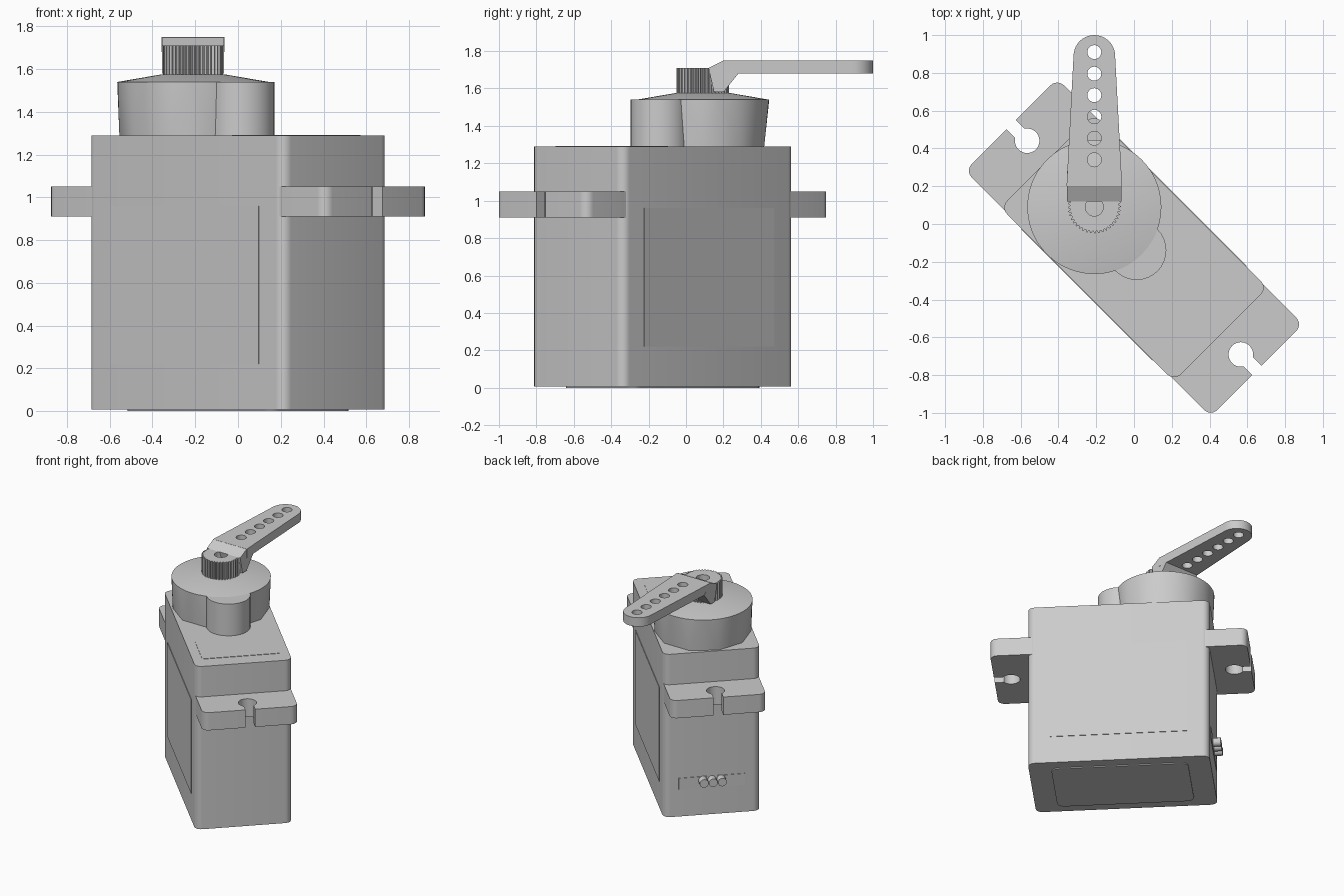
import bpy, bmesh
from math import pi, sin, cos, asin, radians
from mathutils import Matrix

cube = bpy.data.objects.get("Cube")
if cube:
    bpy.data.objects.remove(cube, do_unlink=True)

grey = bpy.data.materials.new("plain grey")
grey.use_nodes = True
colour = (0.6, 0.6, 0.6, 1)
grey.diffuse_color = colour
grey.node_tree.nodes["Principled BSDF"].inputs["Base Color"].default_value = colour

# The case lies diagonally, the output arm points straight back
CASE = Matrix.Translation((0, -0.125, 0)) @ Matrix.Rotation(-pi / 4, 4, "Z")
SHAFT = Matrix.Translation((-0.21, 0.09, 0))
SIDEWAYS = Matrix(((0, 0, 1, 0), (1, 0, 0, 0), (0, 1, 0, 0), (0, 0, 0, 1)))


def finish(bm, name, matrix, angle=30):
    bmesh.ops.recalc_face_normals(bm, faces=bm.faces)
    mesh = bpy.data.meshes.new(name)
    bm.transform(matrix)
    bm.to_mesh(mesh)
    bm.free()
    mesh.materials.append(grey)
    obj = bpy.data.objects.new(name, mesh)
    bpy.context.collection.objects.link(obj)
    bpy.ops.object.select_all(action="DESELECT")
    obj.select_set(True)
    bpy.context.view_layer.objects.active = obj
    bpy.ops.object.shade_smooth_by_angle(angle=radians(angle))
    return obj


def arc(cx, cy, r, start, end, n):
    steps = [start + (end - start) * i / n for i in range(n + 1)]
    return [(cx + r * cos(a), cy + r * sin(a)) for a in steps]


def circle(cx, cy, r, n=32):
    return arc(cx, cy, r, 0, 2 * pi, n)[:-1]


def rounded_rect(hx, hy, r=0.05):
    pts = []
    for i, (sx, sy) in enumerate([(1, 1), (-1, 1), (-1, -1), (1, -1)]):
        pts += arc(sx * (hx - r), sy * (hy - r), r, i * pi / 2, (i + 1) * pi / 2, 6)
    return pts


def rect(x0, x1, y0, y1):
    return [(x0, y0), (x1, y0), (x1, y1), (x0, y1)]


def prism(name, outline, z0, z1, matrix, holes=()):
    """Extrude an outline, with optional holes, between two heights."""
    bm = bmesh.new()
    levels = []
    for z in (z0, z1):
        loops, edges = [], []
        for pts in [outline, *holes]:
            vs = [bm.verts.new((x, y, z)) for x, y in pts]
            edges += [bm.edges.new((vs[i - 1], vs[i])) for i in range(len(vs))]
            loops.append(vs)
        bmesh.ops.triangle_fill(bm, edges=edges, use_beauty=True)
        levels.append(loops)
    for low, high in zip(*levels):
        for i in range(len(low)):
            bm.faces.new((low[i - 1], low[i], high[i], high[i - 1]))
    return finish(bm, name, matrix)


# Case with its thin base and raised panels
prism("case", rounded_rect(0.65, 0.35), 0.008, 1.29, CASE)
prism("base_plate", rounded_rect(0.49, 0.27), 0, 0.008, CASE)
prism("top_panel", rect(0.24, 0.53, -0.28, 0.28), 1.29, 1.293, CASE)
for side, label in ((1, "back"), (-1, "front")):
    y = side * 0.35
    prism(label + "_label", rect(-0.49, 0.49, y - 0.004, y + 0.004), 0.22, 0.96, CASE)

# Mounting ears with keyhole slots
hole_x, hole_r, slot = 0.80, 0.065, 0.035
mouth = asin(slot / hole_r)
ear = [(0.6, -0.345)]
ear += arc(0.87, -0.295, 0.05, -pi / 2, 0, 6)
ear += [(0.92, -slot)]
ear += arc(hole_x, 0, hole_r, -mouth, mouth - 2 * pi, 28)
ear += [(0.92, slot)]
ear += arc(0.87, 0.295, 0.05, 0, pi / 2, 6)
ear += [(0.6, 0.345)]
for side, label in ((1, "right"), (-1, "left")):
    prism(label + "_mounting_ear", [(side * x, y) for x, y in ear], 0.91, 1.05, CASE)

# Three cable stubs at the end of the case
ALONG = CASE @ SIDEWAYS
for i in (-1, 0, 1):
    prism("wire", circle(i * 0.066, 0.28, 0.032, 16), -0.71, -0.63, ALONG)
prism("cable_outlet", rect(-0.24, 0.24, 0.22, 0.31), -0.654, -0.64, ALONG)

# Gear housing: round rim above a coarse foot, with a shallow cone on top
bm = bmesh.new()
for r, z, n in ((0.345, 1.29, 10), (0.355, 1.54, 48), (0.15, 1.575, 48)):
    for x, y in circle(0, 0, r, n):
        bm.verts.new((x, y, z))
bmesh.ops.convex_hull(bm, input=bm.verts)
finish(bm, "gear_housing", SHAFT, 12)
prism("small_gear_housing", circle(0.02, 0, 0.157), 1.29, 1.54, CASE)

# Toothed output hub with a screw hole
teeth = 40
hub = []
for i in range(teeth * 4):
    r = 0.14 if i % 4 < 2 else 0.128
    a = 2 * pi * i / (teeth * 4)
    hub.append((r * cos(a), r * sin(a)))
prism("output_hub", hub, 1.55, 1.71, SHAFT, [circle(0, 0, 0.048, 24)])

# Output arm with a row of holes, joined to the hub by a sloped neck
arm = [(-0.147, 0.11), (0.147, 0.11)] + arc(0, 0.80, 0.11, 0, pi, 20)
holes = [circle(0, 0.25 + i * 0.114, 0.037, 24) for i in range(6)]
prism("arm", arm, 1.68, 1.75, SHAFT, holes)
neck = [(0.03, 1.71), (0.11, 1.749), (0.19, 1.68), (0.11, 1.58), (0.06, 1.58)]
prism("arm_neck", neck, -0.145, 0.145, SHAFT @ SIDEWAYS)
